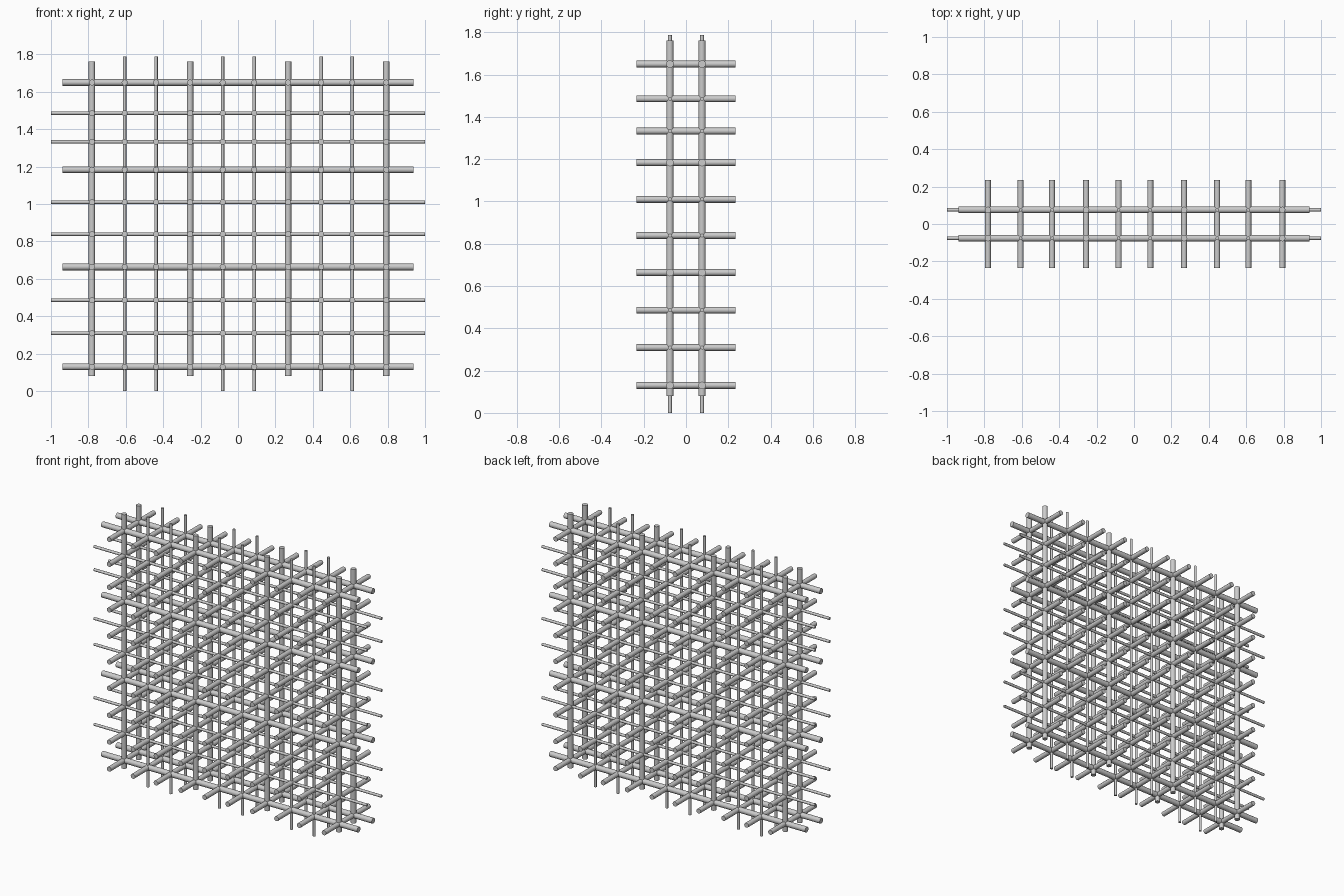
import bpy, bmesh, math
from mathutils import Matrix

if "Cube" in bpy.data.objects:
    bpy.data.objects.remove(bpy.data.objects["Cube"])

XS = [-0.781, -0.606, -0.438, -0.256, -0.082, 0.087, 0.268, 0.445, 0.611, 0.793]
ZS = [0.13, 0.309, 0.486, 0.664, 0.839, 1.01, 1.184, 1.333, 1.486, 1.65]
YS = [-0.076, 0.076]
SIDES = 12

AXIS = {
    'x': Matrix.Rotation(math.pi / 2, 4, 'Y'),
    'y': Matrix.Rotation(math.pi / 2, 4, 'X'),
    'z': Matrix.Identity(4),
}


def bars(name, axis, radius, length, centres):
    """One object holding a set of parallel round bars."""
    bm = bmesh.new()
    for c in centres:
        bmesh.ops.create_cone(bm, cap_ends=True, segments=SIDES,
                              radius1=radius, radius2=radius, depth=length,
                              matrix=Matrix.Translation(c) @ AXIS[axis])
    mesh = bpy.data.meshes.new(name)
    bm.to_mesh(mesh)
    bm.free()
    ob = bpy.data.objects.new(name, mesh)
    bpy.context.collection.objects.link(ob)
    bpy.ops.object.select_all(action='DESELECT')
    ob.select_set(True)
    bpy.context.view_layer.objects.active = ob
    bpy.ops.object.shade_smooth_by_angle(angle=math.radians(40))


# Every third bar is a thick one
thick_x, thin_x = XS[::3], [x for i, x in enumerate(XS) if i % 3]
thick_z, thin_z = ZS[::3], [z for i, z in enumerate(ZS) if i % 3]

# Upright bars in two layers
bars("thick_upright_bars", 'z', 0.017, 1.682, [(x, y, 0.921) for x in thick_x for y in YS])
bars("thin_upright_bars", 'z', 0.009, 1.788, [(x, y, 0.894) for x in thin_x for y in YS])

# Long horizontal bars in two layers
bars("thick_horizontal_bars", 'x', 0.018, 1.876, [(0, y, z) for z in thick_z for y in YS])
bars("thin_horizontal_bars", 'x', 0.009, 2.0, [(0, y, z) for z in thin_z for y in YS])

# Short cross bars through every crossing
bars("cross_bars", 'y', 0.016, 0.468, [(x, 0, z) for x in XS for z in ZS])
